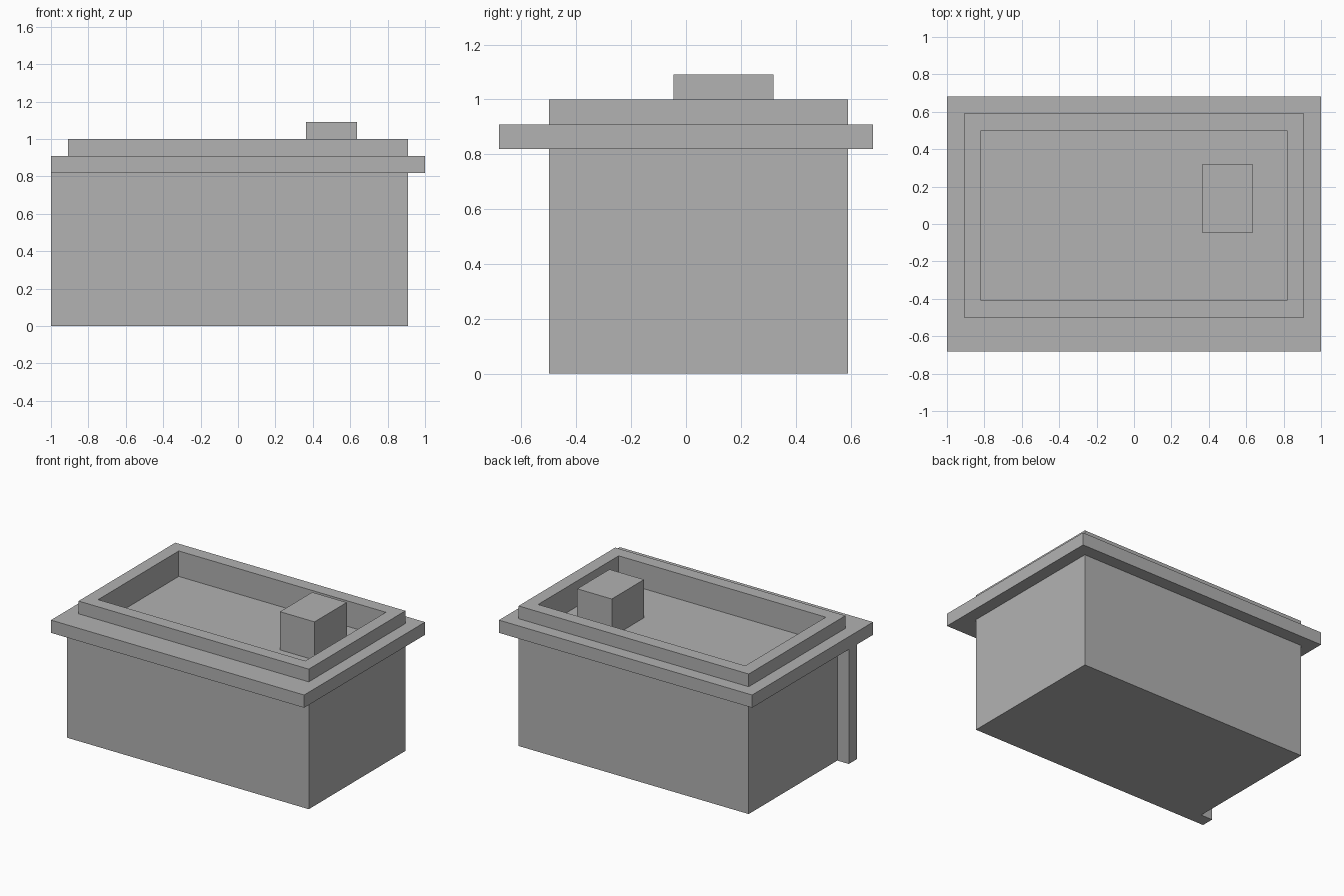
import bpy
import bmesh

# Everything sits on a regular grid, 22 cells along the longest side
U = 1 / 11

cube = bpy.data.objects.get("Cube")
if cube:
    bpy.data.objects.remove(cube, do_unlink=True)

grey = bpy.data.materials.new("plain_grey")
grey.use_nodes = True
colour = (0.447, 0.447, 0.447, 1)
grey.diffuse_color = colour
grey.node_tree.nodes["Principled BSDF"].inputs["Base Color"].default_value = colour


def stack(name, sections):
    """Closed solid through rectangles (x0, x1, y0, y1, z), in grid cells."""
    bm = bmesh.new()
    rings = []
    for x0, x1, y0, y1, z in sections:
        corners = ((x0, y0), (x1, y0), (x1, y1), (x0, y1))
        rings.append([bm.verts.new((x * U, y * U, z * U)) for x, y in corners])
    for low, high in zip(rings, rings[1:]):
        for i in range(4):
            j = (i + 1) % 4
            bm.faces.new((low[i], low[j], high[j], high[i]))
    bm.faces.new(rings[0][::-1])
    bm.faces.new(rings[-1])
    bmesh.ops.recalc_face_normals(bm, faces=bm.faces)
    mesh = bpy.data.meshes.new(name)
    bm.to_mesh(mesh)
    bm.free()
    mesh.materials.append(grey)
    obj = bpy.data.objects.new(name, mesh)
    bpy.context.collection.objects.link(obj)
    return obj


def box(name, x0, x1, y0, y1, z0, z1):
    return stack(name, [(x0, x1, y0, y1, z0), (x0, x1, y0, y1, z1)])


body = (-10, 10, -5.5, 6.5)
rim = (-11, 11, -7.5, 7.5)
basin = (-9, 9, -4.5, 5.5)

# Cabinet body, overhanging rim, raised lip and sunken basin floor
stack("cabinet_with_basin", [
    (*body, 0), (*body, 9),
    (*rim, 9), (*rim, 10),
    (*body, 10), (*body, 11),
    (*basin, 11), (*basin, 9),
])

# Block standing on the basin floor
box("basin_block", 4, 7, -0.5, 3.5, 9, 12)

# Narrow post extending the front face past the right side
box("front_corner_post", -11, -10, -5.5, -4.5, 0, 9)
